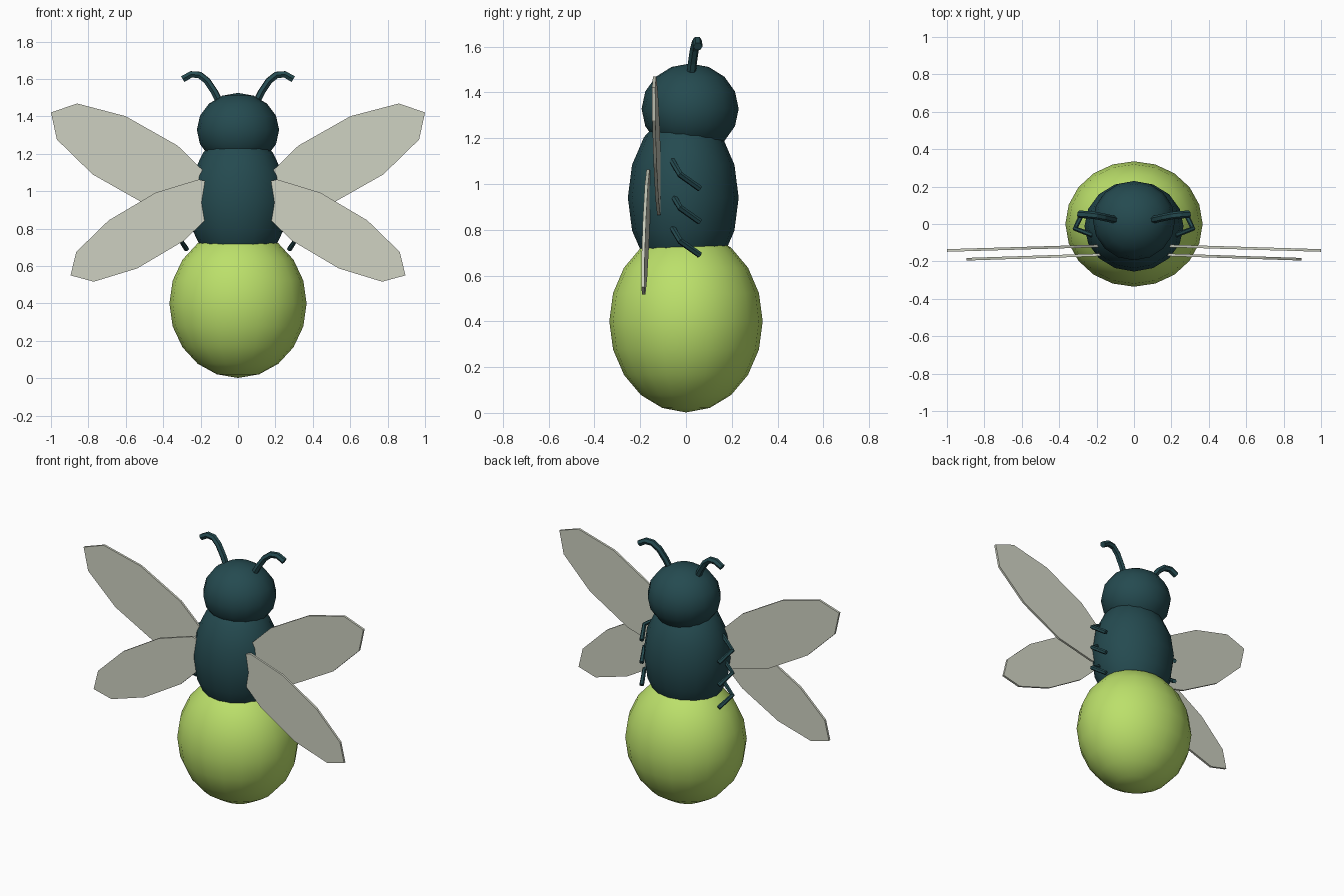
import bpy
import math
from mathutils import Vector

if "Cube" in bpy.data.objects:
    bpy.data.objects.remove(bpy.data.objects["Cube"])


def material(name, rgb):
    m = bpy.data.materials.new(name)
    m.diffuse_color = (*rgb, 1.0)
    m.use_nodes = True
    m.node_tree.nodes["Principled BSDF"].inputs["Base Color"].default_value = m.diffuse_color
    return m


TEAL = material("dark teal", (0.018, 0.069, 0.08))
GLOW = material("lime green", (0.50, 0.745, 0.145))
WING = material("pale grey", (0.62, 0.64, 0.54))


def ellipsoid(name, centre, radii, segments, mat):
    bpy.ops.mesh.primitive_uv_sphere_add(segments=segments, ring_count=segments // 2,
                                         radius=1, location=centre)
    ob = bpy.context.object
    ob.name = name
    ob.scale = radii
    bpy.ops.object.transform_apply(location=False, rotation=False, scale=True)
    bpy.ops.object.shade_smooth()
    ob.data.materials.append(mat)
    return ob


def tube(name, points, radius, mat):
    """Six-sided tube along a path."""
    cu = bpy.data.curves.new(name, 'CURVE')
    cu.dimensions = '3D'
    cu.bevel_depth = radius
    cu.bevel_resolution = 1
    cu.use_fill_caps = True
    sp = cu.splines.new('POLY')
    sp.points.add(len(points) - 1)
    for p, co in zip(sp.points, points):
        p.co = (*co, 1)
    sp.use_smooth = False
    cu.materials.append(mat)
    ob = bpy.data.objects.new(name, cu)
    bpy.context.collection.objects.link(ob)
    bpy.ops.object.select_all(action='DESELECT')
    ob.select_set(True)
    bpy.context.view_layer.objects.active = ob
    bpy.ops.object.convert(target='MESH')
    return ob


def wing(name, side, centre, angle, long_r, short_r, slope, mat, sides=10, half=0.007):
    """Thin ten-sided oval plate, swept slightly forward towards the tip."""
    a = math.radians(angle)
    along = Vector((math.cos(a), 0, math.sin(a)))
    across = Vector((-math.sin(a), 0, math.cos(a)))
    verts = []
    for dy in (-half, half):
        for i in range(sides):
            t = 2 * math.pi * i / sides
            p = along * long_r * math.cos(t) + across * short_r * math.sin(t)
            p.y = dy + slope * p.x
            p += Vector(centre)
            verts.append((side * p.x, p.y, p.z))
    faces = [list(range(sides)), list(range(2 * sides - 1, sides - 1, -1))]
    for i in range(sides):
        j = (i + 1) % sides
        faces.append([j, i, i + sides, j + sides])
    if side < 0:
        faces = [f[::-1] for f in faces]
    me = bpy.data.meshes.new(name)
    me.from_pydata(verts, [], faces)
    me.materials.append(mat)
    ob = bpy.data.objects.new(name, me)
    bpy.context.collection.objects.link(ob)
    return ob


# Body
ellipsoid("abdomen", (0, 0, 0.40), (0.367, 0.335, 0.398), 20, GLOW)
ellipsoid("thorax", (0, -0.012, 0.94), (0.265, 0.242, 0.375), 16, TEAL)
ellipsoid("head", (0, 0.018, 1.328), (0.22, 0.212, 0.198), 16, TEAL)

for side, label in ((1, "right"), (-1, "left")):
    # Wings
    wing("upper_wing_" + label, side, (0.55, -0.128, 1.167), 29.5, 0.517, 0.188, -0.03, WING)
    wing("lower_wing_" + label, side, (0.49, -0.175, 0.79), -30.6, 0.471, 0.157, -0.033, WING)

    # Antenna
    path = [(0.095, 0.022, 1.47), (0.125, 0.028, 1.53), (0.165, 0.037, 1.59),
            (0.205, 0.045, 1.622), (0.25, 0.05, 1.625), (0.295, 0.052, 1.60)]
    tube("antenna_" + label, [(side * x, y, z) for x, y, z in path], 0.02, TEAL)

    # Three bent legs
    for n, part in enumerate(("top", "middle", "bottom")):
        dz = -0.145 * n
        path = [(0.22, -0.06, 1.10), (0.315, -0.025, 1.04), (0.275, 0.06, 0.98)]
        tube("%s_leg_%s" % (part, label),
             [(side * x, y, z + dz) for x, y, z in path], 0.014, TEAL)
